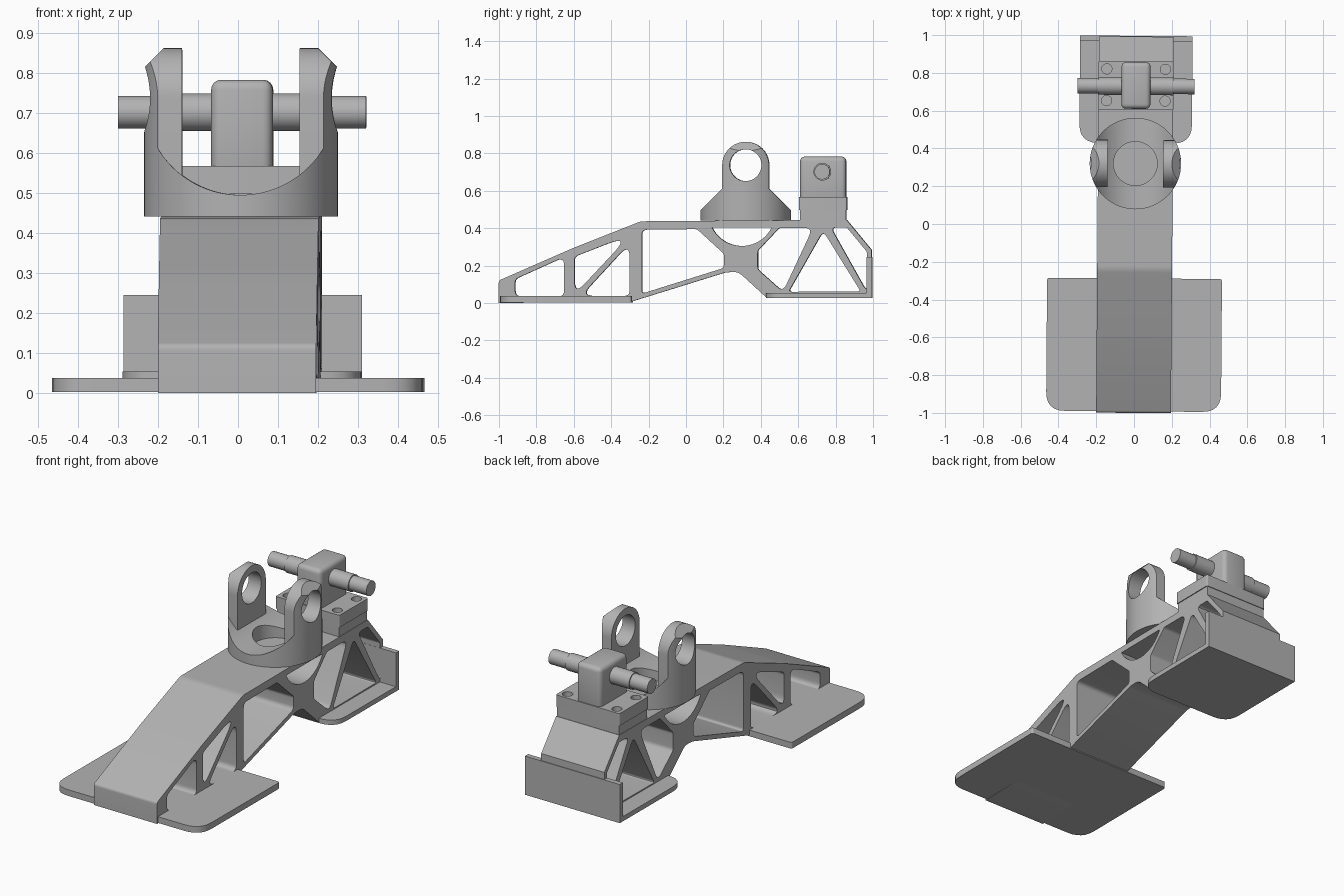
import bpy, bmesh
from math import sin, cos, tan, pi, radians
from mathutils import Vector, Matrix

if "Cube" in bpy.data.objects:
    bpy.data.objects.remove(bpy.data.objects["Cube"])

grey = bpy.data.materials.new("light grey")
grey.use_nodes = True
grey.diffuse_color = (0.45, 0.45, 0.45, 1)
grey.node_tree.nodes["Principled BSDF"].inputs["Base Color"].default_value = grey.diffuse_color
parts = []


def activate(ob):
    bpy.ops.object.select_all(action='DESELECT')
    ob.select_set(True)
    bpy.context.view_layer.objects.active = ob


def arc(a, b, r, start=0, end=360, n=48):
    """Points on an arc; a full turn leaves out the repeated end point."""
    steps = n if end - start == 360 else n - 1
    ang = [radians(start + (end - start) * i / steps) for i in range(n)]
    return [(a + r * cos(t), b + r * sin(t)) for t in ang]


def rounded(points, radius=0.03, n=6):
    """Round polygon corners; a third value on a point overrides the radius."""
    out, count = [], len(points)
    for i, pt in enumerate(points):
        p = Vector(pt[:2])
        r = pt[2] if len(pt) > 2 else radius
        if r == 0:
            out.append(p[:])
            continue
        u, v = (Vector(points[(i + s) % count][:2]) - p for s in (-1, 1))
        reach = min(r / tan(u.angle(v) / 2), 0.45 * u.length, 0.45 * v.length)
        a, b = p + u.normalized() * reach, p + v.normalized() * reach
        for k in range(n + 1):
            t = k / n
            out.append((a * (1 - t) ** 2 + p * 2 * t * (1 - t) + b * t * t)[:])
    return out


def prism(name, axis, outlines, lo, hi):
    """Extrude an outline with holes along x (y,z points), y (x,z) or z (x,y)."""
    cu = bpy.data.curves.new(name, 'CURVE')
    cu.dimensions, cu.fill_mode, cu.extrude = '2D', 'BOTH', (hi - lo) / 2
    for pts in outlines:
        sp = cu.splines.new('POLY')
        sp.points.add(len(pts) - 1)
        for q, p in zip(sp.points, pts):
            q.co = (p[0], p[1], 0, 1)
        sp.use_cyclic_u = True
    ob = bpy.data.objects.new(name, cu)
    bpy.context.collection.objects.link(ob)
    activate(ob)
    bpy.ops.object.convert(target='MESH')
    ob = bpy.context.object
    turn = {'X': Matrix(((0, 0, 1), (1, 0, 0), (0, 1, 0))),
            'Y': Matrix(((1, 0, 0), (0, 0, 1), (0, 1, 0))),
            'Z': Matrix.Identity(3)}[axis].to_4x4()
    ob.data.transform(turn @ Matrix.Translation((0, 0, (lo + hi) / 2)))
    bm = bmesh.new()
    bm.from_mesh(ob.data)
    bmesh.ops.remove_doubles(bm, verts=bm.verts, dist=0.0001)
    bmesh.ops.recalc_face_normals(bm, faces=bm.faces)
    bm.to_mesh(ob.data)
    bm.free()
    parts.append(ob)
    return ob


def box(x0, x1, y0, y1):
    return [(x0, y0), (x1, y0), (x1, y1), (x0, y1)]


def cut(ob, cutter, operation='DIFFERENCE'):
    mod = ob.modifiers.new("cut", 'BOOLEAN')
    mod.operation, mod.solver, mod.object = operation, 'EXACT', cutter
    activate(ob)
    bpy.ops.object.modifier_apply(modifier=mod.name)
    parts.remove(cutter)
    bpy.data.objects.remove(cutter)


# Arched foot frame with truss openings right through
frame_outline = rounded([
    (-1, 0, 0), (-1, 0.12, 0.02), (-0.6, 0.295, 0.1), (-0.24, 0.437, 0.1),
    (0.86, 0.445, 0), (0.992, 0.285, 0), (0.992, 0.03, 0), (0.43, 0.03, 0),
    (0.28, 0.168, 0.08), (0.21, 0.163, 0.08), (-0.29, 0.008, 0)])
openings = [
    [(-0.912, 0.036), (-0.912, 0.128), (-0.65, 0.246), (-0.65, 0.036)],
    [(-0.595, 0.045), (-0.595, 0.248), (-0.295, 0.365)],
    [(-0.56, 0.038), (-0.3, 0.038), (-0.3, 0.32)],
    [(-0.235, 0.05, 0.015), (-0.235, 0.392), (0.06, 0.395), (0.205, 0.262), (0.205, 0.188)],
    [(0.385, 0.28), (0.5, 0.402), (0.68, 0.402), (0.52, 0.06), (0.385, 0.18)],
    [(0.735, 0.385, 0.02), (0.55, 0.06, 0.01), (0.935, 0.062, 0.01)],
    [(0.775, 0.405, 0.02), (0.86, 0.405, 0.02), (0.968, 0.275, 0.02), (0.968, 0.06, 0.01)]]
half_round = arc(0.3, 0.483, 0.178, 206, 334, 24)
prism("foot_frame", 'X', [frame_outline, half_round] + [rounded(o) for o in openings], -0.198, 0.198)

# Sole plates and heel wall
prism("toe_plate", 'Z', [rounded([(-0.463, -0.992, 0.1), (0.463, -0.992, 0.1),
                                  (0.463, -0.288, 0.015), (-0.463, -0.288, 0.015)])], 0.003, 0.038)
prism("heel_plate", 'Z', [rounded([(-0.298, 0.428, 0.1), (0.298, 0.428, 0.1),
                                   (0.298, 0.996, 0), (-0.298, 0.996, 0)])], 0.027, 0.054)
prism("heel_wall", 'Z', [box(-0.298, 0.298, 0.967, 0.996)], 0.03, 0.245)

# Round ankle pedestal with a scooped top and a central well
CY, CZ, R = 0.32, 0.737, 0.242
pedestal = prism("ankle_pedestal", 'Z', [arc(0, CY, R, n=96), arc(0, CY, 0.116)], 0.441, 0.617)
cut(pedestal, prism("scoop", 'Y', [arc(0, CZ, R, n=96)], -0.2, 0.9))

# Two ankle ears, trimmed to the pedestal's round side and chamfered on top
for side, label in ((1, "left"), (-1, "right")):
    outline = [(CY - 0.125, 0.5), (CY + 0.125, 0.5)] + arc(CY, CZ, 0.125, 0, 180, 32)
    lo, hi = sorted((side * 0.147, side * 0.3))
    ear = prism(label + "_ankle_ear", 'X', [outline, arc(CY, CZ, 0.085)], lo, hi)
    cut(ear, prism("trim", 'Z', [arc(0, CY, R, n=96)], 0.3, 1), 'INTERSECT')
    bevel = [(side * 0.175, 0.88), (side * 0.275, 0.78), (side * 0.4, 0.9), (side * 0.3, 1)]
    cut(ear, prism("chamfer", 'Y', [bevel], 0, 0.7))

# Rear bracket: footing, bolted block, upright and pivot shaft
prism("bracket_footing", 'Z', [box(-0.195, 0.195, 0.61, 0.858)], 0.43, 0.5)
bolts = [arc(x, y, 0.027, n=24) for x in (-0.155, 0.155) for y in (0.652, 0.82)]
prism("bracket_block", 'Z', [rounded(box(-0.2, 0.2, 0.605, 0.862), 0.01)] + bolts, 0.498, 0.567)

upright = prism("bracket_upright", 'X', [box(0.61, 0.857, 0.53, 0.783)], -0.077, 0.077)
mod = upright.modifiers.new("round", 'BEVEL')
mod.width, mod.segments = 0.025, 4
activate(upright)
bpy.ops.object.modifier_apply(modifier=mod.name)
prism("pivot_shaft", 'X', [arc(0.73, 0.702, 0.041, n=32)], -0.31, 0.31)
prism("shaft_shoulder", 'X', [arc(0.73, 0.702, 0.047, n=32)], -0.2, 0.2)

# Shared finish: material, edge shading and a slight toe-out turn
for ob in parts:
    ob.data.materials.clear()
    ob.data.materials.append(grey)
    ob.data.transform(Matrix.Translation((0.005, 0, 0)) @ Matrix.Rotation(-0.0075, 4, 'Z'))
    activate(ob)
    bpy.ops.object.shade_smooth_by_angle(angle=radians(30))
